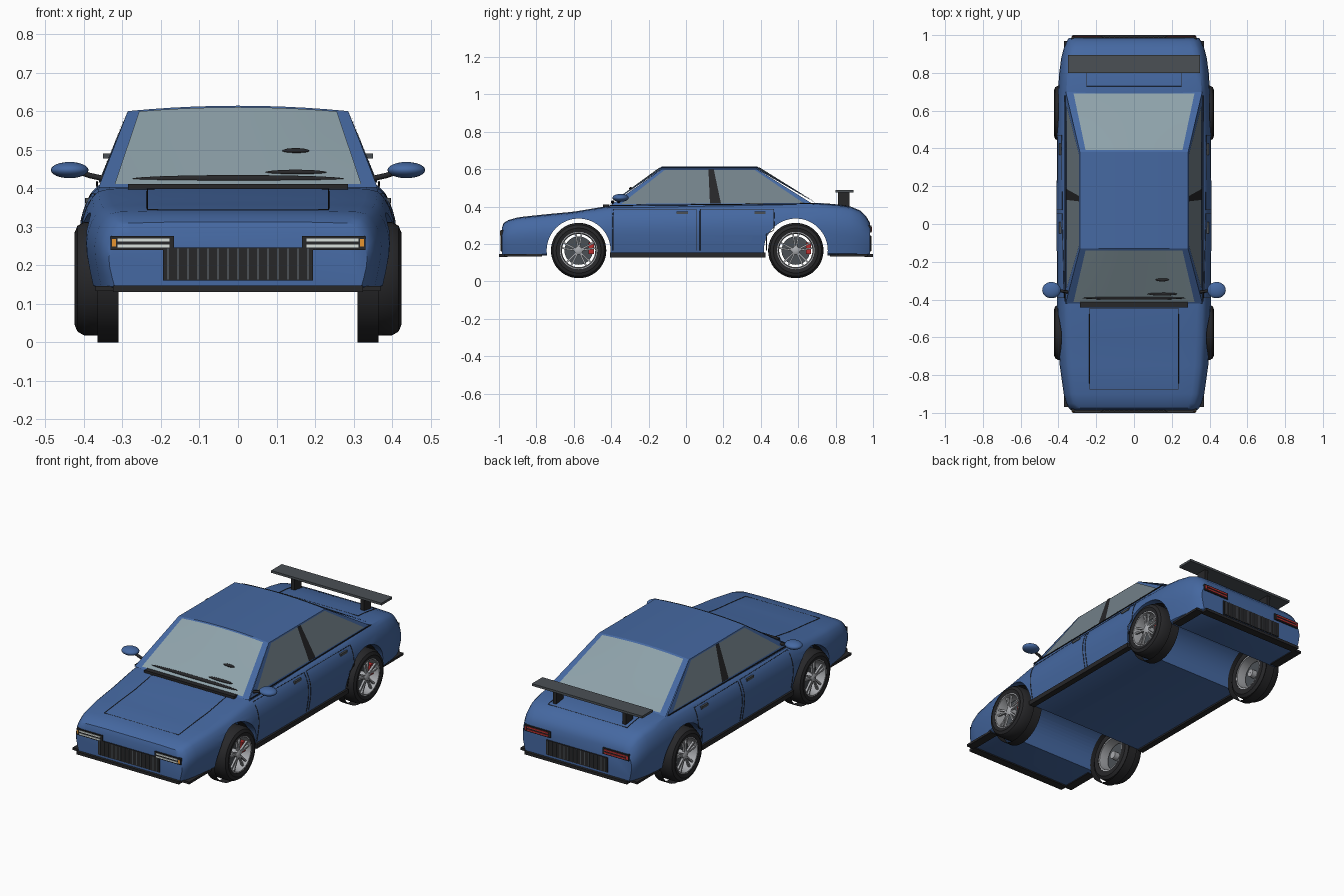
import bpy, bmesh, math
from mathutils import Vector

if "Cube" in bpy.data.objects:
    bpy.data.objects.remove(bpy.data.objects["Cube"])


def material(name, r, g, b):
    m = bpy.data.materials.new(name)
    m.diffuse_color = (r, g, b, 1)
    m.use_nodes = True
    m.node_tree.nodes["Principled BSDF"].inputs["Base Color"].default_value = m.diffuse_color
    return m


BLUE = material("paint_blue", .06, .14, .36)
GLASS = material("glass", .27, .36, .4)
SIDE = material("side_glass", .17, .22, .25)
BLACK = material("trim_black", .02, .02, .022)
GREY = material("wing_grey", .07, .08, .09)
SILVER = material("rim_silver", .4, .41, .43)
WHITE = material("lamp_white", .7, .75, .72)
AMBER = material("lamp_amber", .8, .3, .03)
RED = material("lamp_red", .5, .03, .03)


def grid(name, rows, mat, ring=False, loop=False, caps=False, out=None):
    """Skin rows of points; ring closes each row, loop joins last row to first."""
    bm = bmesh.new()
    v = [[bm.verts.new(p) for p in r] for r in rows]
    n, k = len(v), len(v[0])
    for i in range(n if loop else n - 1):
        for j in range(k if ring else k - 1):
            a, b = v[i], v[(i + 1) % n]
            bm.faces.new((a[j], a[(j + 1) % k], b[(j + 1) % k], b[j]))
    if caps:
        bm.faces.new(v[0])
        bm.faces.new(v[-1])
    bmesh.ops.recalc_face_normals(bm, faces=bm.faces[:])
    bm.normal_update()
    if out is not None:
        f = bm.faces[:][len(bm.faces) // 2]
        if f.normal.dot(f.calc_center_median() - Vector(out)) < 0:
            bmesh.ops.reverse_faces(bm, faces=bm.faces[:])
    me = bpy.data.meshes.new(name)
    bm.to_mesh(me)
    bm.free()
    ob = bpy.data.objects.new(name, me)
    bpy.context.collection.objects.link(ob)
    me.materials.append(mat)
    return smooth(ob)


def smooth(ob):
    bpy.ops.object.select_all(action='DESELECT')
    bpy.context.view_layer.objects.active = ob
    ob.select_set(True)
    bpy.ops.object.shade_smooth_by_angle(angle=math.radians(32))
    return ob


def box(name, loc, size, mat, rx=0):
    bpy.ops.mesh.primitive_cube_add(size=1, location=loc, rotation=(rx, 0, 0))
    ob = bpy.context.object
    ob.name, ob.scale = name, size
    ob.data.materials.append(mat)
    return ob


def ball(name, loc, radii, mat):
    bpy.ops.mesh.primitive_uv_sphere_add(segments=24, ring_count=12, radius=1, location=loc)
    ob = bpy.context.object
    ob.name, ob.scale = name, radii
    ob.data.materials.append(mat)
    return smooth(ob)


def lathe(name, prof, s, y, z, mat, ring=True, n=48):
    """Spin an (x, radius) profile about the axle."""
    rows = [[(s * x, y + r * math.cos(t), z + r * math.sin(t)) for x, r in prof]
            for t in (2 * math.pi * i / n for i in range(n))]
    return grid(name, rows, mat, ring=ring, loop=True)


def seam(name, pts, r=.002, mat=BLACK, cyclic=False):
    cu = bpy.data.curves.new(name, 'CURVE')
    cu.dimensions, cu.bevel_depth, cu.bevel_resolution = '3D', r, 1
    sp = cu.splines.new('POLY')
    sp.points.add(len(pts) - 1)
    for p, q in zip(sp.points, pts):
        p.co = (*q, 1)
    sp.use_cyclic_u = cyclic
    ob = bpy.data.objects.new(name, cu)
    bpy.context.collection.objects.link(ob)
    cu.materials.append(mat)


# Body shell: stations (y, half width, top z) and a unit half section
ST = [(-.985, .335, .285), (-.975, .345, .312), (-.95, .358, .328), (-.9, .372, .342),
      (-.75, .393, .358), (-.6, .402, .372), (-.42, .407, .402), (0, .41, .41), (.45, .408, .418),
      (.7, .402, .42), (.8, .396, .412), (.88, .385, .4), (.93, .372, .38), (.965, .357, .345),
      (.985, .345, .31)]
SEC = [(.91, 0), (.955, .04), (.975, .2), (.995, .4), (1, .55), (.99, .68), (.965, .8),
       (.93, .9), (.89, .96), (.82, .985), (.5, 1)]
ZB = .138


def interp(table, x, c):
    for a, b in zip(table, table[1:]):
        if x <= b[0]:
            return a[c] + (b[c] - a[c]) * (x - a[0]) / (b[0] - a[0])
    return table[-1][c]


def side_x(y, z):
    f = (z - ZB) / (interp(ST, y, 2) - ZB)
    return interp(ST, y, 1) * interp([(b, a) for a, b in SEC], f, 1)


rows = []
for y, w, zt in ST:
    half = [(w * a, y, ZB + (zt - ZB) * b) for a, b in SEC]
    rows.append(half + [(-x, y, z) for x, y, z in reversed(half)])
body = grid("body_shell", rows, BLUE, ring=True, caps=True)
AXLES, ZW = (-.574, .587), .165
for y in AXLES:
    bpy.ops.mesh.primitive_cylinder_add(vertices=64, radius=.171, depth=1.2, location=(0, y, ZW),
                                        rotation=(0, math.pi / 2, 0))
    cut = bpy.context.object
    cut.hide_render = True
    mod = body.modifiers.new("arch", 'BOOLEAN')
    mod.operation, mod.object, mod.solver = 'DIFFERENCE', cut, 'EXACT'
    bpy.context.view_layer.objects.active = body
    bpy.ops.object.modifier_apply(modifier=mod.name)
    bpy.data.objects.remove(cut)
smooth(body)


# Cabin: bilinear patches for pillars and roof, inset glass on top
def patch(name, c, mat, u=(0, 1), v=(0, 1), bulge=(0, 0), off=0.0, n=10):
    a, b, cc, d = map(Vector, c)
    mid = Vector((0, .14, .4))
    nor = (b - a).cross(d - a).normalized()
    if nor.dot((a + b + cc + d) / 4 - mid) < 0:
        nor = -nor
    rows = []
    for i in range(n + 1):
        q = v[0] + (v[1] - v[0]) * i / n
        row = []
        for j in range(n + 1):
            p = u[0] + (u[1] - u[0]) * j / n
            pt = a.lerp(b, p).lerp(d.lerp(cc, p), q) + nor * off
            pt.z += (bulge[0] + (bulge[1] - bulge[0]) * q) * (1 - (2 * p - 1) ** 2)
            row.append(pt)
        rows.append(row)
    grid(name, rows, mat, out=mid)


B, T, ZR, H = .362, .286, .6, .014
front = [(-B, -.42, .402), (B, -.42, .402), (T, -.13, ZR), (-T, -.13, ZR)]
rear = [(-B, .7, .415), (B, .7, .415), (T, .38, ZR), (-T, .38, ZR)]
for name, c in (("windscreen", front), ("rear_window", rear)):
    patch(name + "_frame", c, BLUE, bulge=(0, H))
    patch(name, c, GLASS, (.055, .945), (.03, .97), (0, H), .003)
patch("roof", [front[3], front[2], rear[2], rear[3]], BLUE, bulge=(H, H))
for s in (-1, 1):
    c = [(s * B, -.42, .395), (s * B, .7, .4), (s * T, .38, ZR), (s * T, -.13, ZR)]
    patch("side_frame", c, BLUE)
    patch("side_window", c, SIDE, (.045, .96), (.09, .97), off=.003)
    patch("centre_pillar", c, BLACK, (.49, .545), (.08, .98), off=.005)
    seam("belt_trim", [(s * .366, -.41, .406), (s * .366, .68, .416)], .003)

# Cowl, wipers
box("cowl", (0, -.428, .404), (.57, .03, .014), BLACK)
ball("wiper_long", (0, -.392, .424), (.28, .009, .01), BLACK)
ball("wiper_short", (.15, -.37, .441), (.08, .009, .007), BLACK)
ball("inner_mirror", (.15, -.295, .497), (.035, .009, .007), BLACK)


# Bonnet and boot seams
def lid(name, x, y0, y1):
    ys = [y0 + (y1 - y0) * i / 12 for i in range(13)]
    pts = [(x, y, interp(ST, y, 2) - .001) for y in ys]
    seam(name, pts + [(-a, b, c) for a, b, c in reversed(pts)], cyclic=True)


lid("bonnet_seam", .235, -.875, -.445)
lid("boot_seam", .25, .73, .89)

# Side details: doors, handles, mirrors, sills
for s in (-1, 1):
    for y0, y1 in ((-.39, .055), (.075, .47)):
        zs = [.165 + .22 * i / 10 for i in range(11)]
        low = .0 if y0 < 0 else .04
        edge = [(s * side_x(y0, z), y0, z) for z in zs]
        back = [(s * side_x(y1, z), y1 - low * (z < .27), z) for z in reversed(zs)]
        seam("door_seam", edge + back)
        hy = y1 - .075
        box("door_handle", (s * side_x(hy, .368), hy, .368), (.014, .06, .014), GREY)
    ball("mirror_shell", (s * .437, -.35, .447), (.049, .043, .021), BLUE)
    seam("mirror_stalk", [(s * .35, -.36, .425), (s * .385, -.355, .433), (s * .42, -.35, .445)], .008)
    box("sill", (s * .385, .01, .142), (.035, .83, .026), BLACK)

# Nose and tail: lips, grilles, lamps
for e, nm in ((-1, "front"), (1, "rear")):
    box(nm + "_lip", (0, e * .977, .139), (.65, .046, .016), BLACK)
    box(nm + "_grille", (0, e * .982, .203), (.39, .016, .085), BLACK)
    for i in range(15):
        box(nm + "_grille_slat", ((i - 7) * .026, e * .99, .203), (.005, .006, .08), GREY)
    for s in (-1, 1):
        box(nm + "_corner_lip", (s * .345, e * .87, .139), (.05, .2, .013), BLACK)
        z = .258 if e < 0 else .28
        box(nm + "_lamp_housing", (s * .248, e * .974, z), (.165, .036, .036), BLACK)
        for dz in (-.008, .008):
            box(nm + "_lamp_strip", (s * .245, e * .992, z + dz), (.135, .006, .008), WHITE if e < 0 else RED)
        box(nm + "_indicator", (s * .322, e * .99, z), (.01, .008, .02), AMBER if e < 0 else RED)

# Rear wing
box("wing_blade", (0, .848, .483), (.7, .096, .013), GREY)
for s in (-1, 1):
    box("wing_post", (s * .22, .843, .437), (.022, .062, .085), BLACK)

# Wheels
TYRE = [(.312, .1), (.31, .13), (.322, .146), (.36, .148), (.4, .147), (.417, .137), (.424, .12), (.419, .1)]
RIM = [(.315, .101), (.418, .101), (.418, .094), (.385, .089), (.315, .091)]
for y in AXLES:
    for s in (-1, 1):
        lathe("tyre", TYRE, s, y, ZW, BLACK)
        lathe("inner_tread", [(.31, .165), (.365, .165)], s, y, ZW, BLACK, ring=False)
        lathe("rim", RIM, s, y, ZW, SILVER)
        lathe("brake_disc", [(.36, .02), (.36, .076), (.37, .076), (.37, .02)], s, y, ZW, GREY)
        lathe("hub", [(.33, .001), (.33, .022), (.408, .022), (.414, .012), (.414, .001)], s, y, ZW, SILVER)
        box("brake_caliper", (s * .378, y + .068, ZW + .012), (.026, .028, .06), RED)
        for k in range(5):
            for d in (-.17, .17):
                t = math.radians(90 + 72 * k) + d
                box("spoke", (s * .402, y + .056 * math.cos(t), ZW + .056 * math.sin(t)),
                    (.012, .08, .009), SILVER, t)
